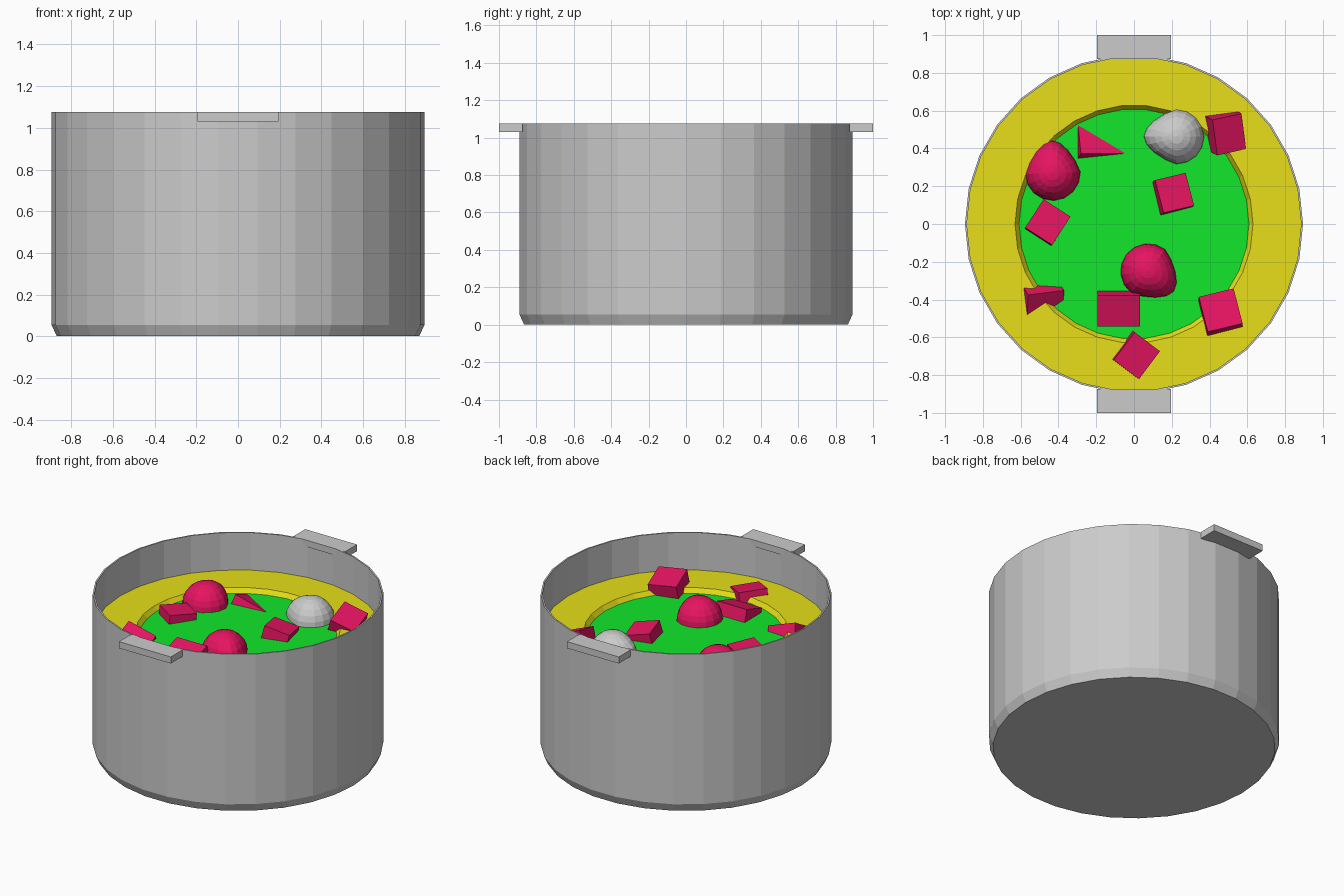
import bpy, bmesh, math
from mathutils import Vector, Matrix

if "Cube" in bpy.data.objects:
    bpy.data.objects.remove(bpy.data.objects["Cube"])

SIDES = 30


def material(name, r, g, b):
    m = bpy.data.materials.new(name)
    m.diffuse_color = (r, g, b, 1)
    m.use_nodes = True
    m.node_tree.nodes["Principled BSDF"].inputs["Base Color"].default_value = m.diffuse_color
    return m


RED = material("red", 0.8, 0.007, 0.12)
YELLOW = material("yellow", 0.8, 0.74, 0.01)
GREEN = material("green", 0.006, 0.8, 0.024)


def finish(name, bm, mat=None):
    me = bpy.data.meshes.new(name)
    bm.to_mesh(me)
    bm.free()
    ob = bpy.data.objects.new(name, me)
    bpy.context.collection.objects.link(ob)
    if mat:
        me.materials.append(mat)
    return ob


def lathe(name, profile, mat=None, base=False, top=False):
    bm = bmesh.new()
    rings = []
    for r, z in profile:
        rings.append([bm.verts.new((r * math.cos(2 * math.pi * i / SIDES),
                                    r * math.sin(2 * math.pi * i / SIDES), z))
                      for i in range(SIDES)])
    for a, b in zip(rings, rings[1:]):
        for i in range(SIDES):
            j = (i + 1) % SIDES
            bm.faces.new((a[i], a[j], b[j], b[i]))
    if base:
        bm.faces.new(rings[0][::-1])
    if top:
        bm.faces.new(rings[-1])
    return finish(name, bm, mat)


def box(name, matrix, size, mat=None):
    bm = bmesh.new()
    bmesh.ops.create_cube(bm, size=1, matrix=matrix @ Matrix.Diagonal((*size, 1)))
    return finish(name, bm, mat)


def chunk(name, top, yaw, tilt, size, depth=0.18):
    # top = centre of the upper face, tilt = sideways lean of its normal
    n = Vector((*tilt, 1)).normalized()
    rot = Vector((0, 0, 1)).rotation_difference(n).to_matrix().to_4x4()
    centre = Vector(top) - n * depth / 2
    m = Matrix.Translation(centre) @ rot @ Matrix.Rotation(math.radians(yaw), 4, 'Z')
    return box(name, m, (*size, depth), RED)


def egg(name, x, y, yaw, mat=None):
    # sphere whose +x half is stretched and narrowed into a blunt tip
    bm = bmesh.new()
    bmesh.ops.create_uvsphere(bm, u_segments=16, v_segments=12, radius=0.147)
    for v in bm.verts:
        t = max(0, v.co.x / 0.147)
        v.co.x *= 1 + 0.18 * t
        v.co.y *= 1 - 0.25 * t
    bm.transform(Matrix.Translation((x, y, 0.785)) @ Matrix.Rotation(math.radians(yaw), 4, 'Z'))
    return finish(name, bm, mat)


# Pot with thin rim
lathe("pot", [(0.87, 0), (0.895, 0.055), (0.895, 1.075), (0.885, 1.075), (0.885, 0.82)], base=True)

# Handles front and back
for label, s in (("front_handle", -1), ("back_handle", 1)):
    box(label, Matrix.Translation((0, s * 0.9365, 1.0525)), (0.39, 0.127, 0.045))

# Soup: outer ring with sloped inner lip, and sunken centre
lathe("broth_ring", [(0.887, 0.82), (0.63, 0.82), (0.605, 0.785)], YELLOW)
lathe("broth_centre", [(0.61, 0.79)], GREEN, top=True)

# Rounded vegetables
egg("red_vegetable_left", -0.43, 0.27, 92, RED)
egg("red_vegetable_front", 0.075, -0.25, -38, RED)
egg("pale_vegetable", 0.225, 0.463, 180)

# Cut chunks
for i, args in enumerate([
    ((0.505, 0.474, 0.869), 10, (0.39, -0.20), (0.165, 0.195)),
    ((0.215, 0.165, 0.845), 14, (0.20, 0.15), (0.17, 0.18)),
    ((-0.456, 0.01, 0.84), -33, (0.05, 0.08), (0.17, 0.18)),
    ((-0.47, -0.45, 0.80), 2, (0.40, -0.60), (0.20, 0.20)),
    ((0.459, -0.456, 0.889), 14, (0.02, 0.22), (0.19, 0.195)),
    ((-0.08, -0.46, 0.845), 0, (0.0, -0.30), (0.225, 0.17)),
    ((0.015, -0.697, 0.845), -37, (0.15, -0.08), (0.17, 0.185)),
    ((-0.175, 0.475, 0.78), 3, (0.25, 0.42), (0.24, 0.22)),
]):
    chunk(f"chunk_{i + 1}", *args)
